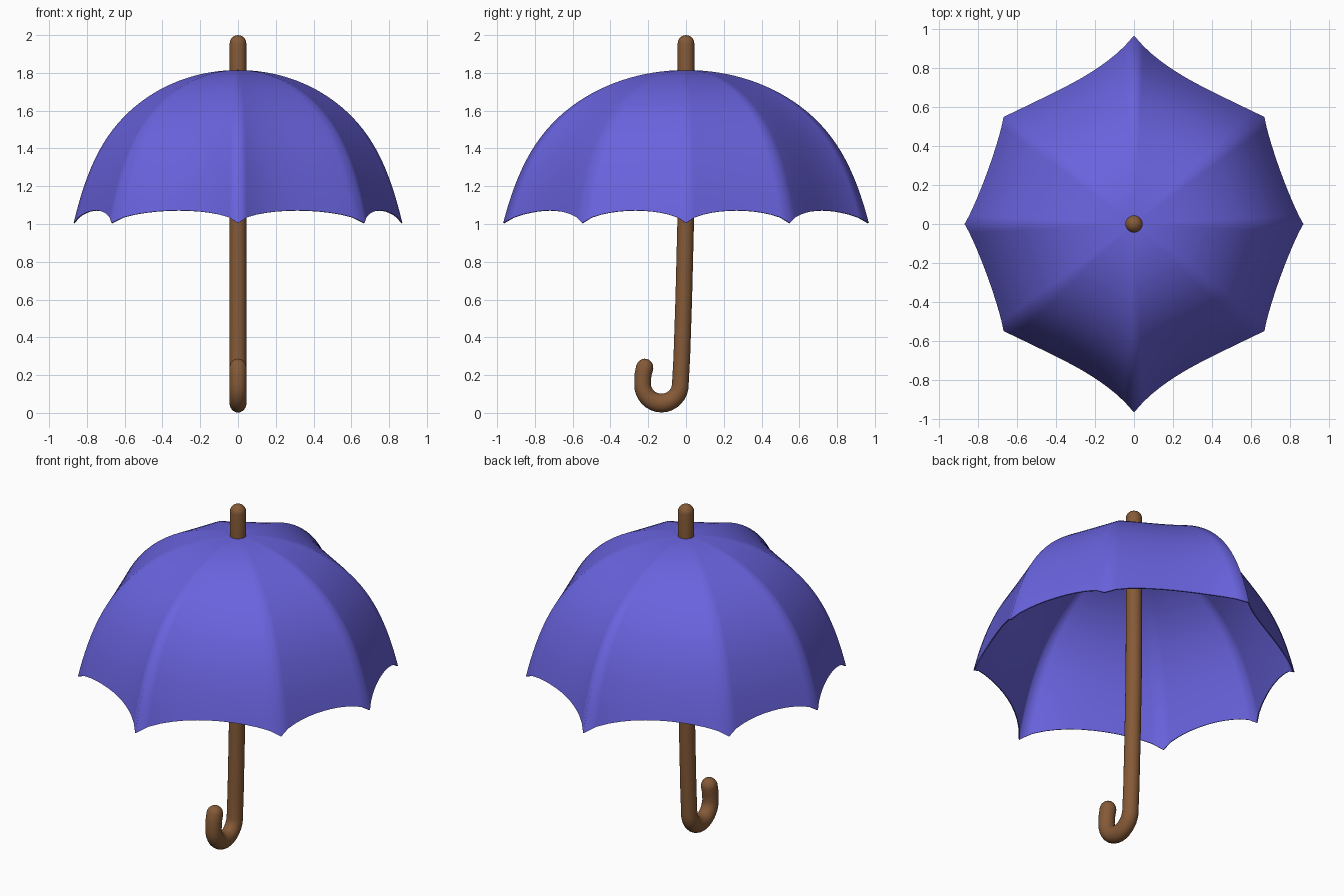
import bpy, bmesh, math
from mathutils import Vector

if "Cube" in bpy.data.objects:
    bpy.data.objects.remove(bpy.data.objects["Cube"])


def material(name, rgb):
    m = bpy.data.materials.new(name)
    m.diffuse_color = (*rgb, 1)
    m.use_nodes = True
    m.node_tree.nodes["Principled BSDF"].inputs["Base Color"].default_value = m.diffuse_color
    return m


def finish(name, bm, mat):
    bmesh.ops.recalc_face_normals(bm, faces=bm.faces)
    for e in bm.edges:
        e.smooth = not e.is_boundary
    mesh = bpy.data.meshes.new(name)
    bm.to_mesh(mesh)
    bm.free()
    mesh.materials.append(mat)
    for p in mesh.polygons:
        p.use_smooth = True
    ob = bpy.data.objects.new(name, mesh)
    bpy.context.collection.objects.link(ob)
    return ob


violet = material("violet fabric", (0.141, 0.125, 0.73))
brown = material("brown wood", (0.235, 0.102, 0.038))

# Canopy: eight ribs with panels that sag between them and a scalloped rim
RIBS = [(0.87, 0), (0.67, 0.55), (0, 0.968), (-0.67, 0.55),
        (-0.87, 0), (-0.67, -0.55), (0, -0.968), (0.67, -0.55)]
COLS, ROWS = 12, 30


def drop(f):
    return 0.42 * f**2 + 0.17 * f**4 + 0.22 * f**10


bm = bmesh.new()
apex = bm.verts.new((0, 0, 1.815))
columns = []
for i in range(8):
    a, b = Vector(RIBS[i]), Vector(RIBS[(i + 1) % 8])
    chord = b - a
    inward = Vector((-chord.y, chord.x)).normalized()
    wide = chord.length > 0.7
    for c in range(COLS):
        u = c / COLS
        arch = 4 * u * (1 - u)
        rim = 1 - 0.019 * arch**0.7
        # wide panels sag most near the front and back ribs
        v = u if a.x == 0 else 1 - u
        sag = 0.03 * 6.75 * v * (1 - v)**2 if wide else 0.003 * arch
        col = []
        for j in range(1, ROWS + 1):
            f = rim * math.sin(j / ROWS * 1.3) / math.sin(1.3)
            p = (a + chord * u) * f + inward * sag * f**2
            col.append(bm.verts.new((p.x, p.y, 1.815 - drop(f))))
        columns.append(col)
for k, col in enumerate(columns):
    nxt = columns[(k + 1) % len(columns)]
    bm.faces.new((apex, col[0], nxt[0]))
    for j in range(ROWS - 1):
        bm.faces.new((col[j], col[j + 1], nxt[j + 1], nxt[j]))
canopy = finish("canopy", bm, violet)
solid = canopy.modifiers.new("thickness", 'SOLIDIFY')
solid.thickness = 0.006
solid.offset = -1

# Shaft and hooked handle: one round tube swept along a path in the yz plane
R, HOOK_R = 0.044, 0.05
path = [(0, 1.956), (0, 1.8), (0, 1.4), (-0.002, 1.0), (-0.012, 0.6), (-0.022, 0.3)]
path += [(-0.13 + 0.1 * math.cos(t), 0.152 + 0.1 * math.sin(t))
         for t in (-math.pi * k / 16 for k in range(17))]
path += [(-0.228, 0.2), (-0.218, 0.243)]
path = [Vector((0, y, z)) for y, z in path]

rings = []          # centre, tangent, radius
d0, d1 = (path[1] - path[0]).normalized(), (path[-1] - path[-2]).normalized()
CAP = [math.radians(x) for x in (5, 20, 40, 60, 75)]
rings += [(path[0] - d0 * R * math.cos(t), d0, R * math.sin(t)) for t in CAP]
for k, p in enumerate(path):
    d = path[min(k + 1, len(path) - 1)] - path[max(k - 1, 0)]
    mix = max(0, 1 - abs(p.y + 0.13) / 0.1)      # thicker at the bend
    rings.append((p, d.normalized(), R + (HOOK_R - R) * mix**0.5))
rings += [(path[-1] + d1 * R * math.cos(t), d1, R * math.sin(t)) for t in reversed(CAP)]

SIDES = 24
bm = bmesh.new()
loops = []
for p, d, r in rings:
    side = Vector((1, 0, 0))
    other = d.cross(side)
    loops.append([bm.verts.new(p + side * min(r, 0.045) * math.cos(2 * math.pi * s / SIDES)
                               + other * r * math.sin(2 * math.pi * s / SIDES))
                  for s in range(SIDES)])
for l0, l1 in zip(loops, loops[1:]):
    for s in range(SIDES):
        t = (s + 1) % SIDES
        bm.faces.new((l0[s], l0[t], l1[t], l1[s]))
bm.faces.new(loops[0])
bm.faces.new(loops[-1])
finish("shaft_and_handle", bm, brown)
